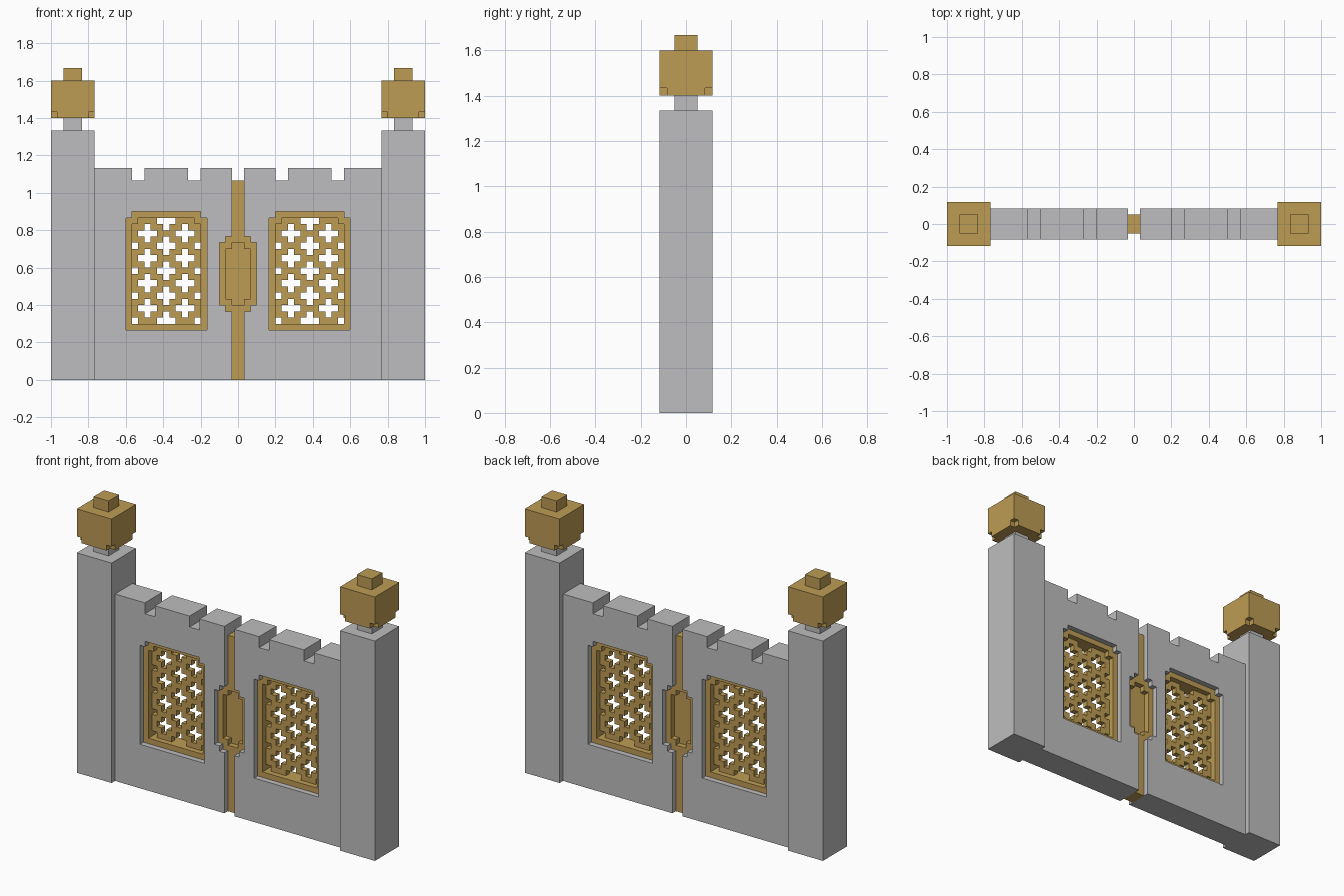
import bpy, bmesh
from mathutils import Matrix, Vector

cube = bpy.data.objects.get("Cube")
if cube:
    bpy.data.objects.remove(cube, do_unlink=True)

U = 1 / 30  # one block


def material(name, rgb):
    m = bpy.data.materials.new(name)
    m.use_nodes = True
    m.diffuse_color = (*rgb, 1)
    bsdf = next(n for n in m.node_tree.nodes if n.type == 'BSDF_PRINCIPLED')
    bsdf.inputs["Base Color"].default_value = (*rgb, 1)
    return m


STONE = material("grey stone", (0.515, 0.515, 0.523))
GOLD = material("gold", (0.515, 0.333, 0.089))


def finish(name, bm, mat):
    bmesh.ops.remove_doubles(bm, verts=bm.verts, dist=0.001)
    bmesh.ops.recalc_face_normals(bm, faces=bm.faces)
    bmesh.ops.scale(bm, vec=(U, U, U), verts=bm.verts)
    for f in bm.faces:
        f.smooth = False
        f.material_index = 0
    me = bpy.data.meshes.new(name)
    bm.to_mesh(me)
    bm.free()
    me.materials.clear()
    me.materials.append(mat)
    ob = bpy.data.objects.new(name, me)
    bpy.context.scene.collection.objects.link(ob)
    return ob


def box(name, mat, x, half_x, half_y, z0, z1):
    bm = bmesh.new()
    size = Matrix.Diagonal((2 * half_x, 2 * half_y, z1 - z0, 1))
    bmesh.ops.create_cube(bm, size=1, matrix=Matrix.Translation((x, 0, (z0 + z1) / 2)) @ size)
    return finish(name, bm, mat)


def plate(name, mat, outlines, half, upright=True, offset=(0, 0, 0)):
    """Fill closed outlines (inner ones become holes) and give them thickness."""
    cu = bpy.data.curves.new(name + " outline", 'CURVE')
    cu.dimensions = '2D'
    cu.fill_mode = 'BOTH'
    cu.extrude = half
    for pts in outlines:
        sp = cu.splines.new('POLY')
        sp.points.add(len(pts) - 1)
        for p, (a, b) in zip(sp.points, pts):
            p.co = (a, b, 0, 1)
        sp.use_cyclic_u = True
    tmp = bpy.data.objects.new(name + " outline", cu)
    bm = bmesh.new()
    bm.from_mesh(tmp.to_mesh())
    tmp.to_mesh_clear()
    bpy.data.objects.remove(tmp)
    bpy.data.curves.remove(cu)
    for v in bm.verts:
        x, y, z = v.co
        v.co = Vector((x, -z, y) if upright else (x, y, z)) + Vector(offset)
    return finish(name, bm, mat)


def flip(pts, side):
    return [(side * x, z) for x, z in pts]


def stepped(x0, x1, z0, z1, bottom=True):
    """Rectangle with one-block steps cut from its corners."""
    top = [(x1, z1 - 1), (x1 - 1, z1 - 1), (x1 - 1, z1),
           (x0 + 1, z1), (x0 + 1, z1 - 1), (x0, z1 - 1)]
    if not bottom:
        return [(x0, z0), (x1, z0)] + top
    return top + [(x0, z0 + 1), (x0 + 1, z0 + 1), (x0 + 1, z0),
                  (x1 - 1, z0), (x1 - 1, z0 + 1), (x1, z0 + 1)]


def in_cross(col, row):
    """True where a cross-shaped hole of the lattice lies."""
    for c, r in ((2, 11), (5, 13)):
        dx = abs((col - c + 3) % 6 - 3)
        dz = abs((row - r + 2) % 4 - 2)
        if dx + dz <= 1:
            return True
    return False


def lattice(name, side):
    bm = bmesh.new()
    cols, z0, z1 = 11, 9, 26
    for row in range(z0, z1):
        for col in range(cols):
            corner = row == z1 - 1 and col in (0, cols - 1)
            if corner or in_cross(col, row):
                continue
            x = 6 + col
            quad = [(x, row), (x + 1, row), (x + 1, row + 1), (x, row + 1)]
            bm.faces.new([bm.verts.new((side * a, -0.5, b)) for a, b in quad])
    bmesh.ops.remove_doubles(bm, verts=bm.verts, dist=0.001)
    ext = bmesh.ops.extrude_face_region(bm, geom=bm.faces[:], use_keep_orig=True)
    new = [g for g in ext["geom"] if isinstance(g, bmesh.types.BMVert)]
    bmesh.ops.translate(bm, verts=new, vec=(0, 1, 0))
    return finish(name, bm, GOLD)


# Central rail edge, shared by the rail and the two wall halves
rail_edge = [(1, 0), (1, 11), (2, 11), (2, 12), (3, 12),
             (3, 22), (2, 22), (2, 23), (1, 23), (1, 32)]
crenels = [(1, 34), (6, 34), (6, 32), (8, 32), (8, 34),
           (15, 34), (15, 32), (17, 32), (17, 34), (23, 34), (23, 0)]
window_outer = stepped(5, 18, 8, 27, bottom=False)
window_inner = stepped(6, 17, 9, 26, bottom=False)
lock_inner = stepped(-2, 2, 12, 22)

# Rail with its recessed lock panel
plate("center_rail", GOLD, [rail_edge + flip(rail_edge, -1)[::-1], lock_inner], 1.5)
plate("lock_panel", GOLD, [lock_inner], 0.5)

for side, label in ((1, "left"), (-1, "right")):
    # Wall half and window
    plate(label + "_wall", STONE,
          [flip(rail_edge + crenels, side), flip(window_outer, side)], 2.5)
    plate(label + "_window_frame", GOLD,
          [flip(window_outer, side), flip(window_inner, side)], 1.5)
    lattice(label + "_window_lattice", side)

    # Pillar and lantern cap
    x = side * 26.5
    box(label + "_pillar", STONE, x, 3.5, 3.5, 0, 40)
    box(label + "_pillar_neck", STONE, x, 1.5, 1.5, 40, 42)
    plate(label + "_cap_base", GOLD, [stepped(-3.5, 3.5, -3.5, 3.5)], 0.5,
          upright=False, offset=(x, 0, 42.5))
    box(label + "_cap", GOLD, x, 3.5, 3.5, 43, 48)
    box(label + "_cap_finial", GOLD, x, 1.5, 1.5, 48, 50)
